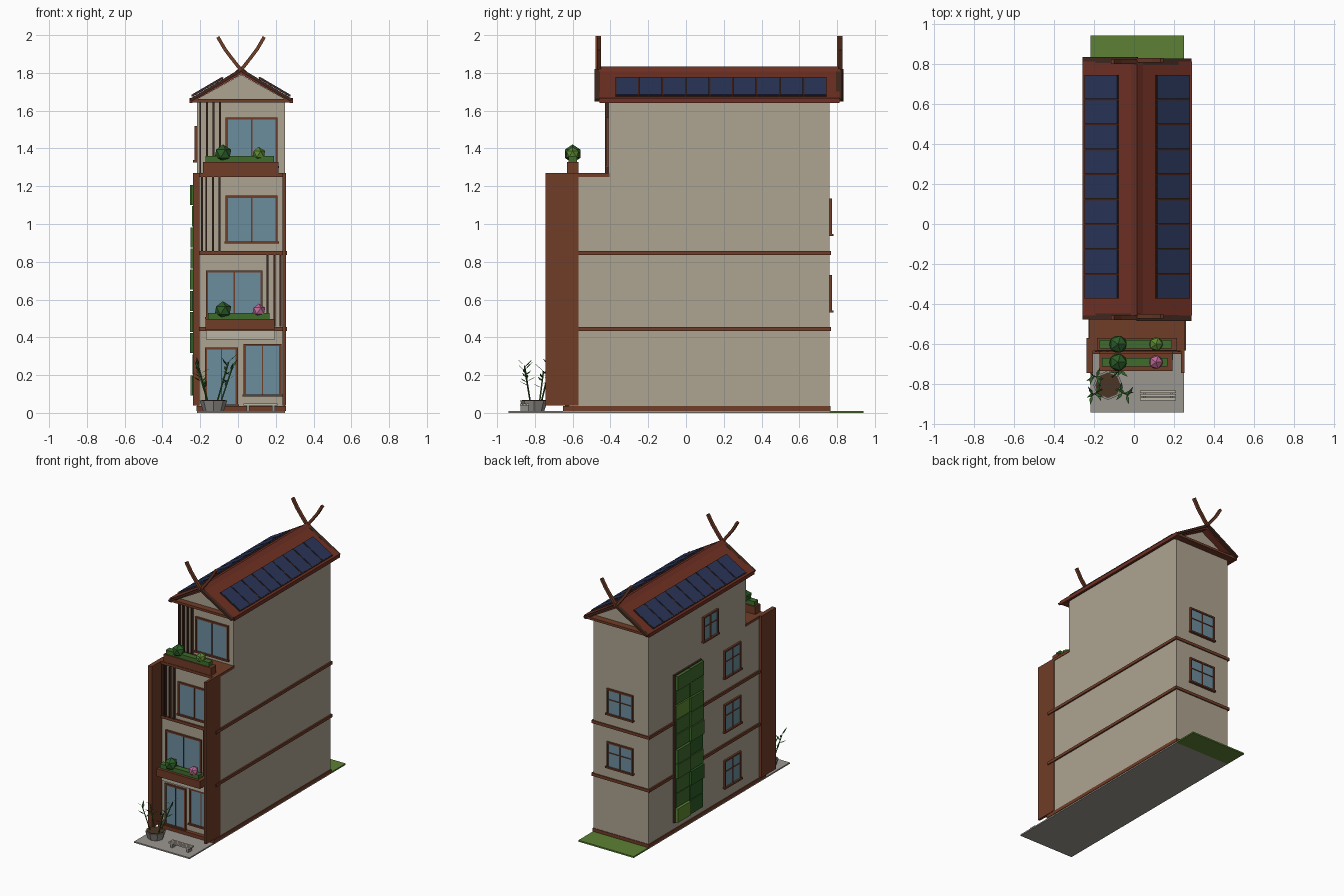
import bpy, bmesh, math, random
from mathutils import Vector, Matrix

if "Cube" in bpy.data.objects:
    bpy.data.objects.remove(bpy.data.objects["Cube"])

random.seed(4)
XC = 0.016                      # centre line of the house
XL, XR = -0.217, 0.249          # side walls
COL = dict(wall=(.42, .37, .28), brown=(.16, .045, .02), dark=(.055, .022, .013), roof=(.16, .03, .017),
           glass=(.15, .27, .34), panel=(.022, .034, .095), lawn=(.11, .22, .035), stone=(.33, .31, .28),
           soil=(.07, .035, .018), leaf=(.025, .11, .02), lime=(.11, .25, .03), mid=(.05, .15, .025),
           pink=(.5, .14, .3), sign=(.5, .46, .38), pot=(.28, .27, .25))
MAT = {}
for k, c in COL.items():
    MAT[k] = bpy.data.materials.new(k)
    MAT[k].diffuse_color = (*c, 1)


def finish(name, bm, mat):
    bmesh.ops.recalc_face_normals(bm, faces=bm.faces)
    me = bpy.data.meshes.new(name)
    bm.to_mesh(me)
    bm.free()
    me.materials.append(MAT[mat])
    ob = bpy.data.objects.new(name, me)
    bpy.context.collection.objects.link(ob)
    return ob


def boxes(name, mat, *bs):
    """One mesh from boxes given as x0, x1, y0, y1, z0, z1."""
    bm = bmesh.new()
    for x0, x1, y0, y1, z0, z1 in bs:
        m = Matrix.Translation(((x0 + x1) / 2, (y0 + y1) / 2, (z0 + z1) / 2))
        bmesh.ops.create_cube(bm, size=1, matrix=m @ Matrix.Diagonal((x1 - x0, y1 - y0, z1 - z0, 1)))
    return finish(name, bm, mat)


def prism(name, mat, pts, y0, y1):
    """Extrude an x-z outline along y."""
    bm = bmesh.new()
    f = bm.faces.new([bm.verts.new((x, y0, z)) for x, z in pts])
    r = bmesh.ops.extrude_face_region(bm, geom=[f])
    bmesh.ops.translate(bm, vec=(0, y1 - y0, 0), verts=[v for v in r['geom'] if isinstance(v, bmesh.types.BMVert)])
    return finish(name, bm, mat)


def beams(name, mat, segs, w, d):
    """Square bars along point pairs."""
    bm = bmesh.new()
    for p, q in segs:
        p, q = Vector(p), Vector(q)
        m = Matrix.Translation((p + q) / 2) @ (q - p).to_track_quat('Z', 'Y').to_matrix().to_4x4()
        bmesh.ops.create_cube(bm, size=1, matrix=m @ Matrix.Diagonal((w, d, (q - p).length, 1)))
    return finish(name, bm, mat)


def bush(name, mat, loc, r):
    bm = bmesh.new()
    bmesh.ops.create_icosphere(bm, subdivisions=1, radius=r, matrix=Matrix.Translation(loc))
    finish(name, bm, mat)


def window(name, side, a0, a1, z0, z1, plane, cross=False):
    """Framed window; side is 'front', 'back' or 'left'."""
    t, s = .012, (1 if side == 'back' else -1)

    def slab(u0, u1, v0, v1, d):
        lo, hi = sorted((plane - s * .005, plane + s * d))
        return (lo, hi, u0, u1, v0, v1) if side == 'left' else (u0, u1, lo, hi, v0, v1)
    am, zm = (a0 + a1) / 2, z0 + (z1 - z0) * .58
    bars = [slab(a0, a0 + t, z0, z1, .014), slab(a1 - t, a1, z0, z1, .014), slab(a0, a1, z1 - t, z1, .014),
            slab(a0 - .006, a1 + .006, z0 - .004, z0 + .008, .02), slab(am - .003, am + .003, z0, z1, .012)]
    if cross:
        bars.append(slab(a0, a1, zm - .003, zm + .003, .012))
    boxes(name + '_frame', 'brown', *bars)
    boxes(name + '_glass', 'glass', slab(a0 + t / 2, a1 - t / 2, z0 + .004, z1 - t / 2, .007))


# Plot
boxes('paved_plot', 'stone', (XL, XR, -.94, .76, 0, .01))
boxes('back_lawn', 'lawn', (XL, XR, .76, .94, 0, .011))

# Walls
boxes('lower_storeys', 'wall', (XL, XR, -.62, .76, .01, 1.25))
prism('top_storey', 'wall', [(XL, 1.25), (XR, 1.25), (XR, 1.66), (XC, 1.79), (XL, 1.66)], -.41, .76)
boxes('side_fins', 'brown', (-.237, -.205, -.745, -.57, .04, 1.27), (.235, .253, -.745, -.57, .04, 1.27))
boxes('terrace_floor', 'brown', (-.222, .253, -.635, -.405, 1.25, 1.27))
boxes('floor_bands', 'brown', *[(XL - .011, XR + .011, -.632, .768, z - .011, z + .011) for z in (.445, .847)])
boxes('plinth', 'brown', (XL - .004, XR + .004, -.65, .764, .01, .036))

# Roof
EX, EZ, RZ = .268, 1.665, 1.822
prism('gable_roof', 'roof', [(XC - EX, EZ), (XC, RZ), (XC + EX, EZ), (XC + EX, EZ - .025),
                             (XC, RZ - .03), (XC - EX, EZ - .025)], -.458, .812)
prism('ridge_cap', 'roof', [(XC - .03, RZ - .014), (XC, RZ + .012), (XC + .03, RZ - .014)], -.46, .814)
boxes('eave_gutters', 'roof', (XC - EX - .006, XC - EX + .012, -.458, .812, 1.64, 1.668),
      (XC + EX - .012, XC + EX + .006, -.458, .812, 1.64, 1.668))
boxes('gable_tie_beams', 'brown', (XC - .262, XC + .262, -.458, -.405, 1.644, 1.662),
      (XC - .262, XC + .262, .755, .812, 1.644, 1.662))

# Barge boards running on into crossed finials
for tag, y in (('front', -.465), ('back', .814)):
    barge, horn = [], []
    for s in (-1, 1):
        yy = y + s * .004
        p = [(XC + s * x, yy, z) for x, z in ((-.268, 1.655), (0, 1.815), (.045, 1.872), (.085, 1.925), (.123, 1.99))]
        barge.append(p[:2])
        horn += [(p[i], p[i + 1]) for i in (1, 2, 3)]
    beams(tag + '_barge_boards', 'dark', barge, .03, .016)
    beams(tag + '_crossed_finials', 'brown', horn, .022, .018)

# Solar panels
slope = math.atan2(RZ - EZ, EX)
for s in (-1, 1):
    bm, fr = bmesh.new(), bmesh.new()
    for i in range(9):
        x = .178
        z = RZ - x * math.tan(slope) + .009
        m = Matrix.Translation((XC + s * x, -.312 + i * .1245, z)) @ Matrix.Rotation(s * slope, 4, 'Y')
        bmesh.ops.create_cube(bm, size=1, matrix=m @ Matrix.Diagonal((.186, .114, .012, 1)))
        bmesh.ops.create_cube(fr, size=1, matrix=m @ Matrix.Diagonal((.194, .122, .007, 1)))
    side = 'left' if s < 0 else 'right'
    finish(side + '_solar_panels', bm, 'panel')
    finish(side + '_solar_frames', fr, 'dark')

# Front openings
F = -.62
window('entrance_door', 'front', -.175, 0, .036, .347, F)
window('shop_window', 'front', .03, .23, .09, .365, F)
window('second_floor_window', 'front', -.17, .13, .5, .755, F)
window('third_floor_window', 'front', -.065, .21, .9, 1.15, F)
window('top_floor_window', 'front', -.065, .21, 1.3, 1.565, -.41)
boxes('entrance_canopy', 'sign', (-.17, .195, -.68, -.615, .388, .436))

# Side and back windows
for i, z in enumerate((.12, .545, .955)):
    window(f'left_window_{i + 1}', 'left', -.34, -.14, z, z + .21, XL, True)
window('left_top_window', 'left', -.065, .115, 1.33, 1.52, XL, True)
for i, z in enumerate((.535, .94)):
    window(f'back_window_{i + 1}', 'back', -.09, .13, z, z + .195, .76, True)

# Vertical timber slats
def slats(name, xs, y, z0, z1):
    boxes(name, 'dark', *[(x - .005, x + .005, y - .02, y + .002, z0, z1) for x in xs])


slats('second_floor_slats', (.157, .193, .225), F, .458, .836)
slats('third_floor_slats', (-.19, -.168, -.133, -.097), F, .858, 1.25)
slats('top_floor_slats', (-.2, -.165, -.13, -.095), -.41, 1.27, 1.65)

# Planters
for tag, y, z, x0, x1, c in (('balcony', -.69, .44, -.172, .192, 'pink'), ('terrace', -.6, 1.27, -.185, .215, 'lime')):
    d = .043 if tag == 'balcony' else .031
    boxes(tag + '_planter', 'brown', (x0, x1, y - d, y + d, z, z + .058))
    boxes(tag + '_hedge', 'mid', (x0 + .012, x1 - .025, y - .022, y + .022, z + .05, z + .09))
    bush(tag + '_round_bush', 'leaf', (-.08, y, z + .102), .049)
    bush(tag + '_small_bush', c, (.11, y, z + .1), .038)
boxes('balcony_floor', 'brown', (-.172, .192, -.66, -.615, .436, .456))

# Green wall on the left side
cells = {'leaf': [], 'mid': [], 'lime': []}
for r in range(10):
    for c in range(2):
        d = random.uniform(.022, .04)
        y, z = .14 + c * .162, .092 + r * .112
        cells[random.choice(('leaf', 'mid', 'mid', 'lime'))].append((XL - d, XL - .008, y, y + .157, z, z + .106))
for k, b in cells.items():
    if b:
        boxes('green_wall_' + k, k, *b)
boxes('green_wall_frame', 'dark', (XL - .014, XL, .135, .465, .087, 1.212))

# Potted bamboo
PX, PY = -.13, -.805
bm = bmesh.new()
bmesh.ops.create_cone(bm, cap_ends=True, segments=8, radius1=.055, radius2=.073, depth=.055,
                      matrix=Matrix.Translation((PX, PY, .0375)))
finish('bamboo_pot', bm, 'pot')
bm = bmesh.new()
bmesh.ops.create_cone(bm, cap_ends=True, segments=8, radius1=.064, radius2=.064, depth=.006,
                      matrix=Matrix.Translation((PX, PY, .066)))
finish('pot_soil', bm, 'soil')
stems, leaves = [], bmesh.new()
for dx, dy, h, lx, ly in ((-.03, -.02, .25, -.05, -.03), (.04, -.02, .24, .06, -.03), (.02, .04, .27, .06, .05), (-.03, .03, .22, -.05, .02)):
    a, b = Vector((PX + dx, PY + dy, .06)), Vector((PX + dx + lx, PY + dy + ly, h))
    stems.append((a, b))
    for k in range(6):
        p = a.lerp(b, .45 + .11 * k)
        t = k * 2.4 + dx * 40
        q = Vector((math.cos(t), math.sin(t), .9 if k > 3 else .5)) * .05
        q.x = max(q.x, -.288 - p.x)
        w = q.cross(Vector((0, 0, 1))).normalized() * .008
        leaves.faces.new([leaves.verts.new(v) for v in (p, p + q * .4 + w, p + q, p + q * .4 - w)])
beams('bamboo_stems', 'mid', stems, .006, .006)
finish('bamboo_leaves', leaves, 'leaf')

# Bench
boxes('bench_seat', 'sign', *[(.03, .21, y, y + .014, .04, .05) for y in (-.88, -.862, -.844)])
boxes('bench_legs', 'pot', (.045, .06, -.876, -.834, .01, .041), (.18, .195, -.876, -.834, .01, .041))

for m in bpy.data.materials:
    if m.users and not m.is_grease_pencil:
        m.use_nodes = True
        m.node_tree.nodes["Principled BSDF"].inputs["Base Color"].default_value = m.diffuse_color
